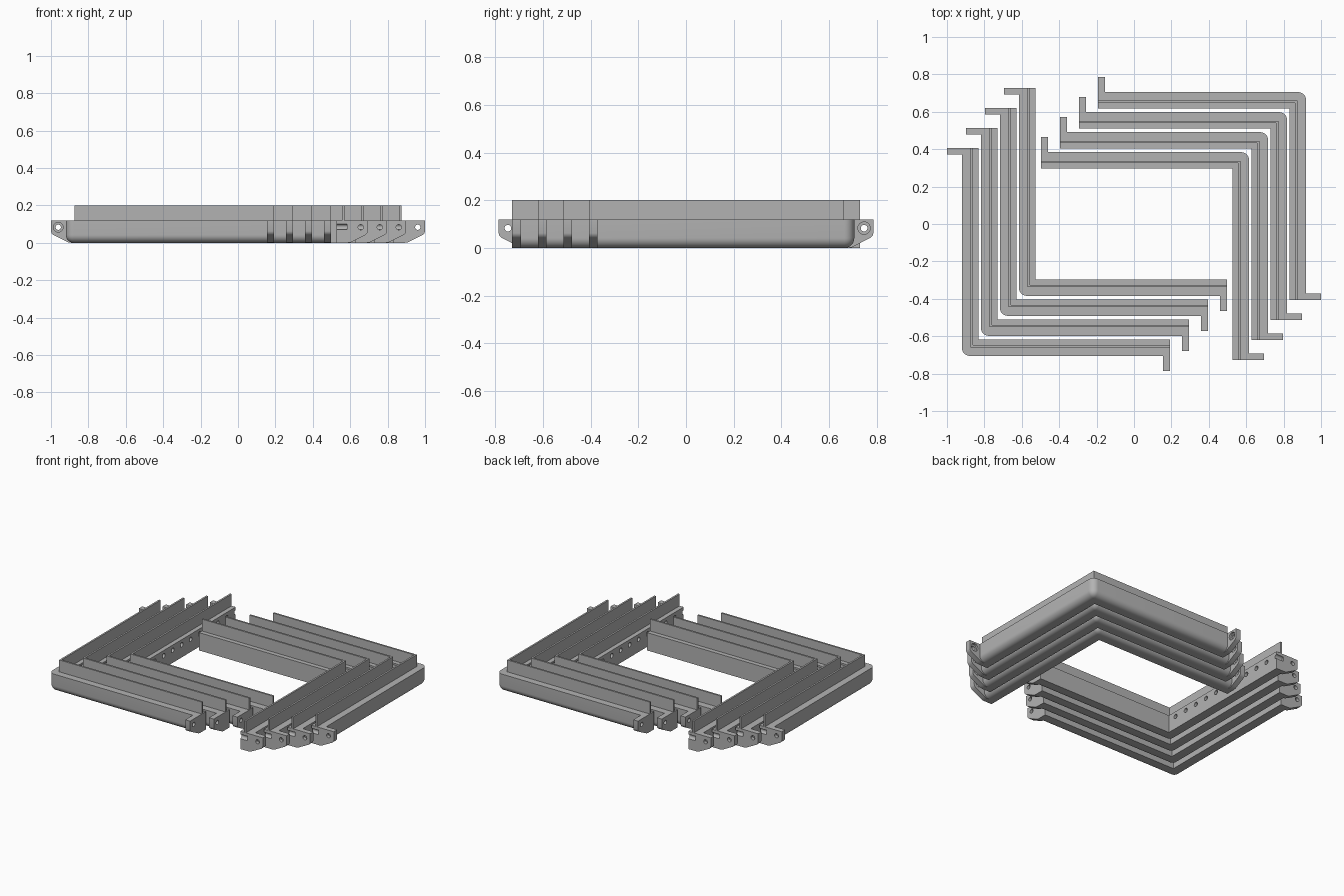
import bpy, bmesh, math
from mathutils import Matrix, Vector

if "Cube" in bpy.data.objects:
    bpy.data.objects.remove(bpy.data.objects["Cube"])

grey = bpy.data.materials.new("plain grey")
grey.use_nodes = True
GREY = (0.45, 0.45, 0.45, 1)
grey.diffuse_color = GREY
grey.node_tree.nodes["Principled BSDF"].inputs["Base Color"].default_value = GREY

ARM, WIDTH, HEIGHT, TOP = 1.112, 0.088, 0.12, 0.2
ROUND = 0.042
TAB, TAB_THICK = 0.08, 0.036
scene = bpy.context.scene


def make_object(name, bm):
    bmesh.ops.recalc_face_normals(bm, faces=bm.faces)
    mesh = bpy.data.meshes.new(name)
    bm.to_mesh(mesh)
    bm.free()
    mesh.materials.append(grey)
    obj = bpy.data.objects.new(name, mesh)
    scene.collection.objects.link(obj)
    return obj


def extrude(points, offset):
    """Closed prism from a planar outline."""
    bm = bmesh.new()
    face = bm.faces.new([bm.verts.new(p) for p in points])
    result = bmesh.ops.extrude_face_region(bm, geom=[face], use_keep_orig=True)
    moved = [g for g in result["geom"] if isinstance(g, bmesh.types.BMVert)]
    bmesh.ops.translate(bm, verts=moved, vec=offset)
    return bm


def l_outline(a, b, z):
    """L plan whose outer and inner faces lie a and b from the outer corner."""
    return [(a, a, z), (ARM, a, z), (ARM, b, z), (b, b, z), (b, ARM, z), (a, ARM, z)]


def cylinder(name, start, end, radius):
    start, end = Vector(start), Vector(end)
    axis = end - start
    turn = axis.to_track_quat("Z", "Y").to_matrix().to_4x4()
    bm = bmesh.new()
    bmesh.ops.create_cone(bm, cap_ends=True, segments=24, radius1=radius, radius2=radius,
                          depth=axis.length, matrix=Matrix.Translation((start + end) / 2) @ turn)
    return make_object(name, bm)


def combine(obj, other, operation):
    """Bake one boolean step and drop the helper."""
    other.hide_render = True
    mod = obj.modifiers.new("boolean", "BOOLEAN")
    mod.operation, mod.object, mod.solver = operation, other, "EXACT"
    graph = bpy.context.evaluated_depsgraph_get()
    mesh = bpy.data.meshes.new_from_object(obj.evaluated_get(graph))
    obj.modifiers.clear()
    obj.data = mesh
    bpy.data.objects.remove(other)


# L-shaped rail, rounded along its outer lower edge and outer corner
bm = extrude(l_outline(0, WIDTH, 0), (0, 0, HEIGHT))


def is_rounded(edge):
    a, b = (v.co for v in edge.verts)
    outer_x = abs(a.x) + abs(b.x) < 1e-5
    outer_y = abs(a.y) + abs(b.y) < 1e-5
    low = a.z + b.z < 1e-5
    return (outer_x and outer_y) or (low and (outer_x or outer_y))


bmesh.ops.bevel(bm, geom=[e for e in bm.edges if is_rounded(e)], offset=ROUND,
                segments=8, profile=0.5, affect="EDGES")
rail = make_object("rail", bm)

# Mounting ears at both arm ends, with a counterbored screw hole
EAR = [(-0.05, HEIGHT), (TAB, HEIGHT), (TAB, 0.062), (0.077, 0.052), (0.068, 0.043),
       (0.0, 0.008), (-0.012, 0.002), (-0.028, 0), (-0.05, 0)]
HOLE_U, HOLE_Z = 0.041, 0.083
for swap in (False, True):
    def place(u, along, z):
        return (along, -u, z) if swap else (-u, along, z)

    inner = ARM - TAB_THICK
    ear = extrude([place(u, inner, z) for u, z in EAR], place(0, TAB_THICK, 0))
    combine(rail, make_object("ear", ear), "UNION")
    for radius, far in ((0.014, ARM + 0.02), (0.026, inner + 0.014)):
        drill = cylinder("drill", place(HOLE_U, inner - 0.02, HOLE_Z),
                         place(HOLE_U, far, HOLE_Z), radius)
        combine(rail, drill, "DIFFERENCE")

# Row of blind holes along one inner wall, the last open at the end face
HOLES, PITCH = 11, 0.096
for i in range(HOLES):
    y = ARM - i * PITCH
    drill = cylinder("drill", (WIDTH - 0.055, y, 0.085), (WIDTH + 0.02, y, 0.085), 0.015)
    combine(rail, drill, "DIFFERENCE")

# Thin upright fin standing on the rail
fin = make_object("fin", extrude(l_outline(0.046, 0.058, HEIGHT), (0, 0, TOP - HEIGHT)))

bpy.ops.object.select_all(action="DESELECT")
rail.select_set(True)
bpy.context.view_layer.objects.active = rail
bpy.ops.object.shade_smooth_by_angle(angle=math.radians(32))

# Four nested brackets, repeated on the opposite corner by a half turn
for side, angle in (("front_right", 0), ("back_left", math.pi)):
    for i in range(4):
        corner = Matrix.Translation((-0.92 + i * 0.1017, -0.705 + i * 0.107, 0))
        for part in (rail, fin):
            copy = bpy.data.objects.new(f"{side}_{part.name}_{i + 1}", part.data)
            copy.matrix_world = Matrix.Rotation(angle, 4, "Z") @ corner
            scene.collection.objects.link(copy)
for part in (rail, fin):
    bpy.data.objects.remove(part)
